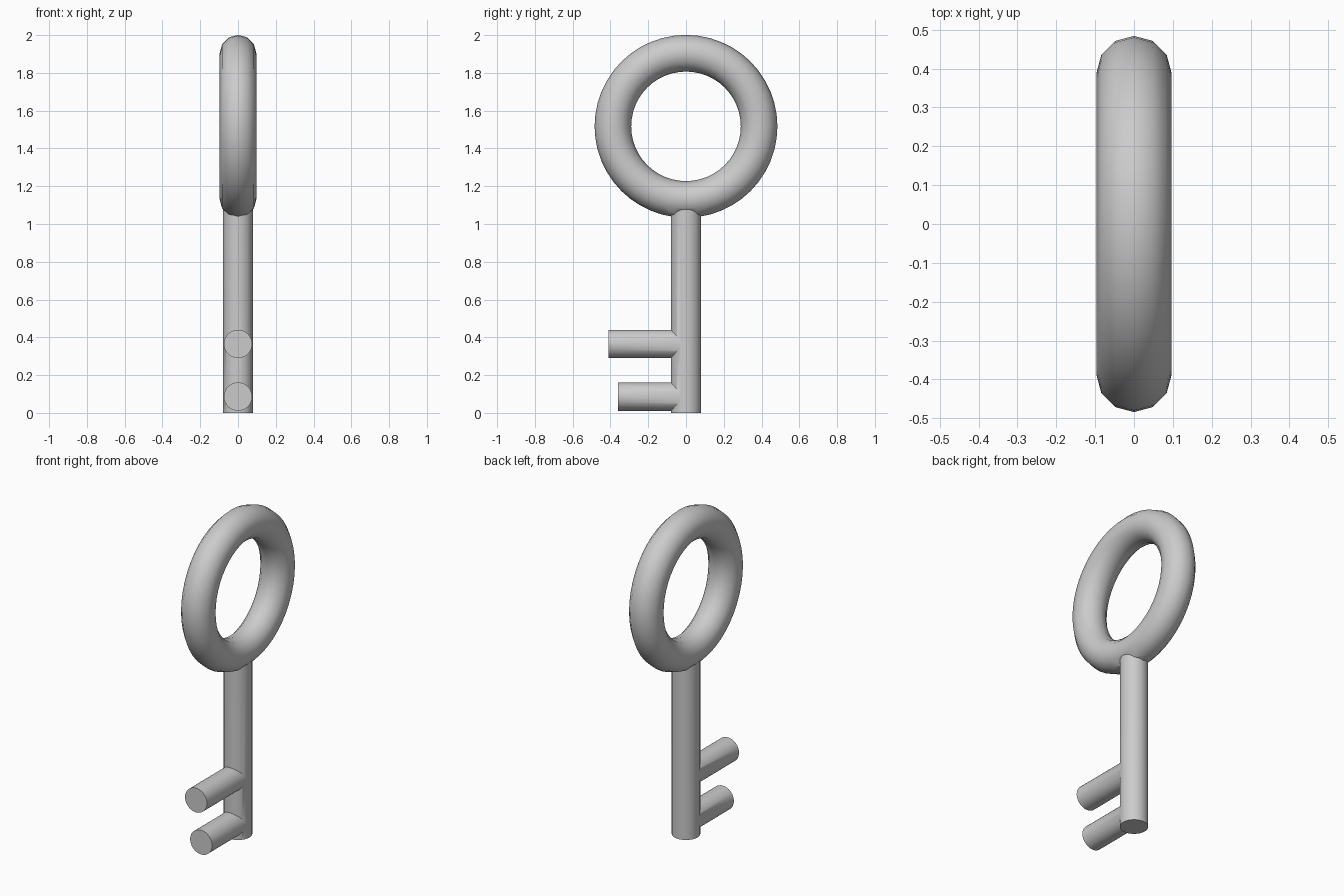
import bpy
from math import pi, radians

if "Cube" in bpy.data.objects:
    bpy.data.objects.remove(bpy.data.objects["Cube"])

RING_Z, RING_R, TUBE_R = 1.517, 0.387, 0.097


def rod(name, radius, start, end, z=0.0, lying=False):
    """Cylinder along z, or along y at height z when lying."""
    mid = (start + end) / 2
    bpy.ops.mesh.primitive_cylinder_add(
        vertices=32, radius=radius, depth=end - start,
        location=(0, mid, z) if lying else (0, 0, mid),
        rotation=(pi / 2, 0, 0) if lying else (0, 0, 0))
    bpy.context.object.name = name
    return bpy.context.object


# Shaft and the two teeth pointing to the front
shaft = rod("shaft", 0.08, 0.0, 1.13)
upper_tooth = rod("upper_tooth", 0.075, -0.41, 0.0, z=0.365, lying=True)
lower_tooth = rod("lower_tooth", 0.075, -0.36, 0.0, z=0.086, lying=True)

# Ring handle standing in the y-z plane
bpy.ops.mesh.primitive_torus_add(
    major_segments=48, minor_segments=12, major_radius=RING_R,
    minor_radius=TUBE_R, location=(0, 0, RING_Z), rotation=(0, pi / 2, 0))
key = bpy.context.object
key.name = "key"

# Fuse everything into one clean surface
for part in (shaft, upper_tooth, lower_tooth):
    mod = key.modifiers.new("union_" + part.name, 'BOOLEAN')
    mod.operation = 'UNION'
    mod.solver = 'EXACT'
    mod.object = part
    bpy.context.view_layer.objects.active = key
    bpy.ops.object.modifier_apply(modifier=mod.name)
    bpy.data.objects.remove(part, do_unlink=True)

# Smooth tubes, crisp end caps
bpy.ops.object.select_all(action='DESELECT')
key.select_set(True)
bpy.context.view_layer.objects.active = key
bpy.ops.object.shade_smooth_by_angle(angle=radians(40))
